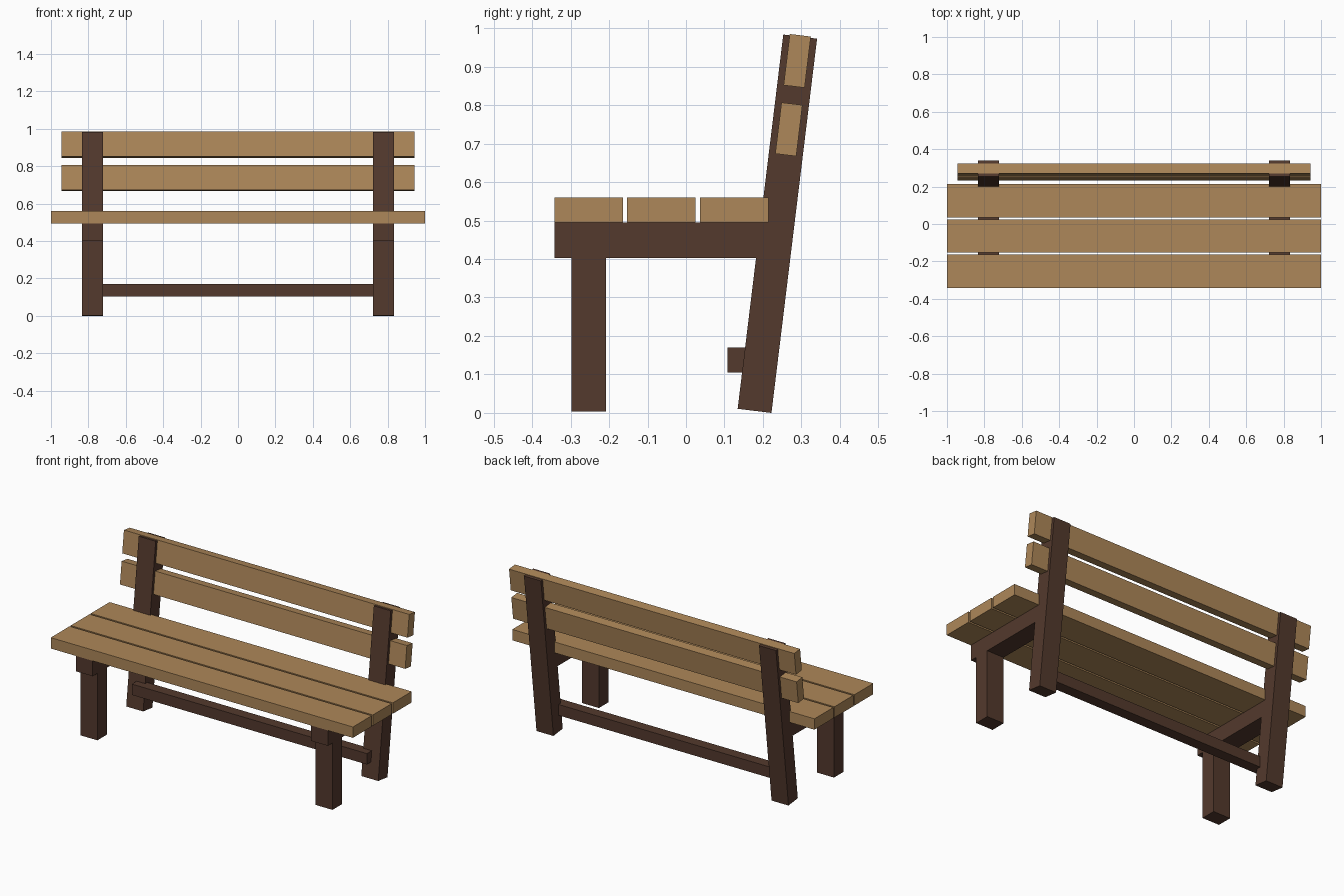
import bpy
import math

cube = bpy.data.objects.get("Cube")
if cube:
    bpy.data.objects.remove(cube, do_unlink=True)


def material(name, rgb):
    mat = bpy.data.materials.new(name)
    mat.use_nodes = True
    color = (*rgb, 1.0)
    mat.diffuse_color = color
    mat.node_tree.nodes["Principled BSDF"].inputs["Base Color"].default_value = color
    return mat


light_wood = material("light wood", (0.42, 0.243, 0.1))
dark_wood = material("dark wood", (0.087, 0.041, 0.026))


def beam(name, center, size, mat, tilt=0.0):
    """Rectangular timber, optionally leaning back about the x axis."""
    bpy.ops.mesh.primitive_cube_add(size=1, location=center)
    obj = bpy.context.object
    obj.name = name
    obj.scale = size
    bpy.ops.object.transform_apply(location=False, rotation=False, scale=True)
    obj.rotation_euler.x = -tilt
    obj.data.materials.append(mat)
    return obj


LEAN = math.radians(6.95)
LEG_X, LEG_W = 0.778, 0.112
POST_Y, POST_Z = 0.2375, 0.4917

# Side frames: front leg, seat rail and leaning back post
for side, x in (("right", -LEG_X), ("left", LEG_X)):
    beam(f"front_leg_{side}", (x, -0.253, 0.203), (LEG_W, 0.09, 0.4), dark_wood)
    beam(f"seat_rail_{side}", (x, -0.056, 0.449), (LEG_W, 0.572, 0.092), dark_wood)
    beam(f"back_post_{side}", (x, POST_Y, POST_Z), (LEG_W, 0.0885, 0.98), dark_wood, LEAN)

# Stretcher between the back posts
beam("stretcher", (0, 0.1405, 0.137), (2 * LEG_X, 0.065, 0.065), dark_wood)

# Seat planks
for i in range(3):
    beam(f"seat_plank_{i + 1}", (0, -0.253 + 0.189 * i, 0.5275), (2, 0.178, 0.065), light_wood)

# Backrest slats, centred on the leaning posts
for name, z in (("lower", 0.737), ("upper", 0.915)):
    y = POST_Y + (z - POST_Z) * math.tan(LEAN)
    beam(f"back_slat_{name}", (0, y, z), (1.888, 0.055, 0.134), light_wood, LEAN)
